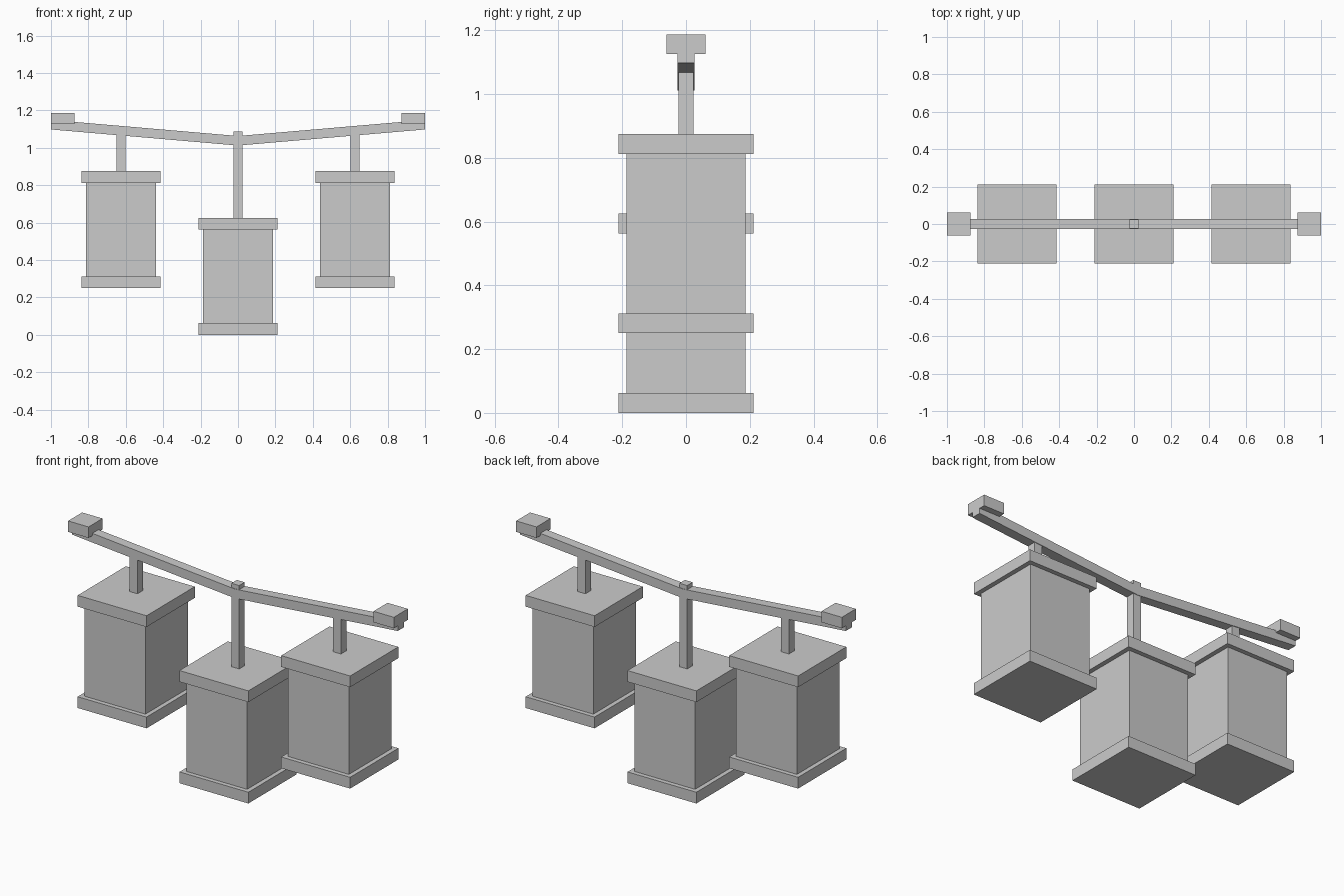
import bpy
import bmesh

if "Cube" in bpy.data.objects:
    bpy.data.objects.remove(bpy.data.objects["Cube"])


def prism(name, profile, half_y):
    """Extrude an x-z outline symmetrically along y."""
    bm = bmesh.new()
    face = bm.faces.new([bm.verts.new((x, -half_y, z)) for x, z in profile])
    new = bmesh.ops.extrude_face_region(bm, geom=[face])["geom"]
    verts = [v for v in new if isinstance(v, bmesh.types.BMVert)]
    bmesh.ops.translate(bm, verts=verts, vec=(0, 2 * half_y, 0))
    bmesh.ops.recalc_face_normals(bm, faces=bm.faces)
    mesh = bpy.data.meshes.new(name)
    bm.to_mesh(mesh)
    bm.free()
    ob = bpy.data.objects.new(name, mesh)
    bpy.context.collection.objects.link(ob)
    return ob


def box(name, x, half_x, half_y, z0, z1):
    outline = [(x - half_x, z0), (x + half_x, z0), (x + half_x, z1), (x - half_x, z1)]
    return prism(name, outline, half_y)


def lantern(side, x, z, rod_top):
    box(side + "_lantern_base", x, 0.2115, 0.2115, z, z + 0.0625)
    box(side + "_lantern_body", x, 0.1865, 0.1865, z + 0.0625, z + 0.5625)
    box(side + "_lantern_lid", x, 0.2115, 0.2115, z + 0.5625, z + 0.625)
    box(side + "_hanging_rod", x, 0.024, 0.024, z + 0.625, rod_top)


# Three hanging lanterns, the middle one lower
lantern("left", -0.625, 0.25, 1.085)
lantern("middle", 0, 0.0, 1.088)
lantern("right", 0.625, 0.25, 1.085)

# Shallow V-shaped carrying beam
prism("beam", [(-1, 1.098), (0, 1.012), (1, 1.098), (1, 1.149), (0, 1.063), (-1, 1.149)], 0.027)

# Blocks on the beam ends
for side, x in (("left", -0.9375), ("right", 0.9375)):
    box(side + "_end_block", x, 0.0625, 0.0615, 1.126, 1.187)
